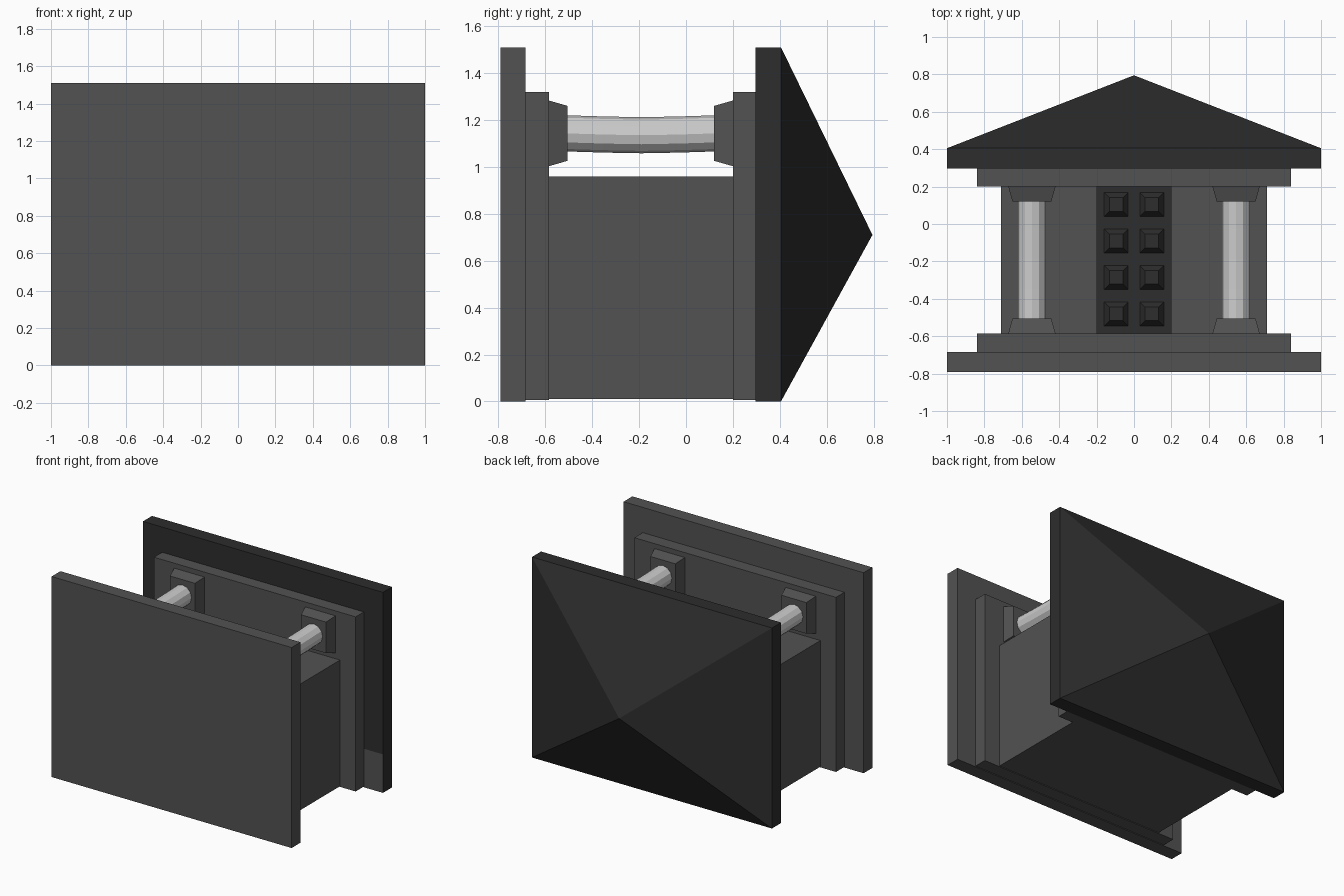
import bpy, bmesh
from math import cos, sin, pi

if "Cube" in bpy.data.objects:
    bpy.data.objects.remove(bpy.data.objects["Cube"])


def material(name, v):
    m = bpy.data.materials.new(name)
    m.diffuse_color = (v, v, v, 1)
    m.use_nodes = True
    m.node_tree.nodes["Principled BSDF"].inputs["Base Color"].default_value = m.diffuse_color
    return m


STONE = material("dark_stone", 0.085)
SLATE = material("black_slate", 0.026)
PALE = material("pale_stone", 0.75)


def finish(name, bm, *mats):
    bmesh.ops.recalc_face_normals(bm, faces=bm.faces[:])
    me = bpy.data.meshes.new(name)
    bm.to_mesh(me)
    bm.free()
    for m in mats:
        me.materials.append(m)
    ob = bpy.data.objects.new(name, me)
    bpy.context.collection.objects.link(ob)
    return ob


def loft(name, rings, mat):
    """Skin a list of point rings and cap both ends."""
    bm = bmesh.new()
    vs = [[bm.verts.new(p) for p in r] for r in rings]
    n = len(vs[0])
    for a, b in zip(vs, vs[1:]):
        for i in range(n):
            j = (i + 1) % n
            bm.faces.new((a[i], a[j], b[j], b[i]))
    bm.faces.new(vs[0])
    bm.faces.new(vs[-1])
    return finish(name, bm, mat)


def rect_y(x0, x1, z0, z1, y):
    return [(x0, y, z0), (x1, y, z0), (x1, y, z1), (x0, y, z1)]


def box(name, x, y, z, mat):
    return loft(name, [rect_y(*x, *z, v) for v in y], mat)


# The temple lies on its back: its height runs along y, its facade faces +z
box("base_slab", (-1, 1), (-0.79, -0.685), (0, 1.51), STONE)
box("base_step", (-0.84, 0.84), (-0.685, -0.585), (0.005, 1.32), STONE)
box("entablature", (-0.84, 0.84), (0.2, 0.297), (0.005, 1.32), STONE)

# Walls with a shallow doorway channel
W, D, TOP, SILL = 0.71, 0.197, 0.96, 0.91
plan = [(-W, 0.01), (W, 0.01), (W, TOP), (D, TOP), (D, SILL),
        (-D, SILL), (-D, TOP), (-W, TOP)]
loft("walls", [[(x, y, z) for x, z in plan] for y in (-0.585, 0.2)], STONE)

# Door with bevelled studs
box("door", (-D, D), (-0.585, 0.2), (SILL - 0.02, SILL + 0.005), SLATE)
for x in (-0.095, 0.095):
    for y in (0.105, -0.09, -0.285, -0.48):
        rings = [[(x - h, y - h, z), (x + h, y - h, z), (x + h, y + h, z), (x - h, y + h, z)]
                 for h, z in ((0.068, SILL), (0.037, SILL + 0.04))]
        loft("door_stud", rings, SLATE)

# Columns, gently bowed, with tapered plinths and capitals
for side in (-1, 1):
    cx, cz, n = side * 0.546, 1.143, 12
    shaft = []
    for y, sag in ((-0.51, 0), (-0.35, 0.005), (-0.19, 0.008), (-0.03, 0.005), (0.125, 0)):
        shaft.append([(cx + 0.075 * cos(2 * pi * i / n), y,
                       cz - sag + 0.077 * sin(2 * pi * i / n)) for i in range(n)])
    loft("column", shaft, PALE)
    for name, y0, y1 in (("plinth", -0.585, -0.505), ("capital", 0.2, 0.12)):
        loft(name, [rect_y(cx - a, cx + a, cz - b, cz + b, y)
                    for a, b, y in ((0.126, 0.14, y0), (0.104, 0.117, y1))], STONE)

# Roof: eave slab topped by a pyramid, with a stone strip at the rear underside
bm = bmesh.new()
low, high = [[bm.verts.new(p) for p in rect_y(-1, 1, 0, 1.51, y)] for y in (0.297, 0.405)]
apex = bm.verts.new((0, 0.795, 0.71))
for i in range(4):
    j = (i + 1) % 4
    bm.faces.new((low[i], low[j], high[j], high[i]))
    bm.faces.new((high[i], high[j], apex))
under = bm.faces.new(low)
bmesh.ops.bisect_plane(bm, geom=[under] + list(under.edges) + list(under.verts),
                       plane_co=(0, 0, 0.29), plane_no=(0, 0, 1))
for f in bm.faces:
    c = f.calc_center_median()
    if abs(c.y - 0.297) < 0.001 and c.z < 0.29:
        f.material_index = 1
finish("roof", bm, SLATE, STONE)
